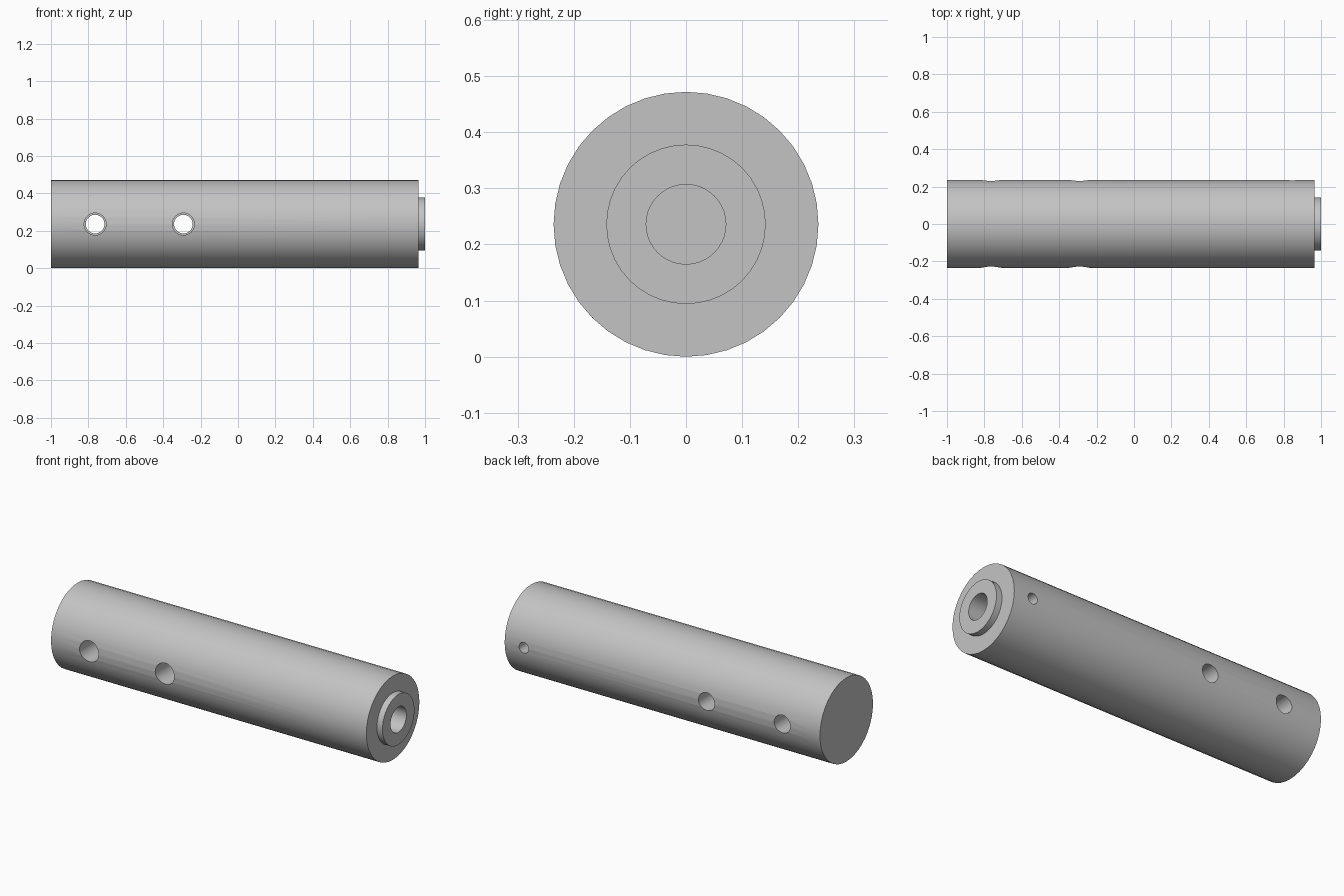
import bpy
import bmesh
import math
from mathutils import Matrix, Vector

if "Cube" in bpy.data.objects:
    bpy.data.objects.remove(bpy.data.objects["Cube"], do_unlink=True)

RADIUS = 0.236
AXIS_Z = 0.236

steel = bpy.data.materials.new("plain_grey_steel")
steel.use_nodes = True
grey = (0.55, 0.55, 0.55, 1)
steel.diffuse_color = grey
steel.node_tree.nodes["Principled BSDF"].inputs["Base Color"].default_value = grey


def lathe(name, profile, direction, origin, sides):
    """Closed solid turned from (distance along axis, radius) pairs."""
    bm = bmesh.new()
    verts = [bm.verts.new((r, 0, d)) for d, r in profile]
    edges = [bm.edges.new(pair) for pair in zip(verts, verts[1:])]
    bmesh.ops.spin(bm, geom=verts + edges, cent=(0, 0, 0), axis=(0, 0, 1),
                   angle=math.tau, steps=sides, use_merge=False)
    bmesh.ops.remove_doubles(bm, verts=bm.verts, dist=1e-5)
    turn = Vector((0, 0, 1)).rotation_difference(Vector(direction)).to_matrix().to_4x4()
    bmesh.ops.transform(bm, matrix=Matrix.Translation(origin) @ turn, verts=bm.verts)
    bmesh.ops.recalc_face_normals(bm, faces=bm.faces)
    mesh = bpy.data.meshes.new(name)
    bm.to_mesh(mesh)
    bm.free()
    mesh.materials.append(steel)
    obj = bpy.data.objects.new(name, mesh)
    bpy.context.collection.objects.link(obj)
    return obj


# Round bar with a raised end boss and a blind axial bore
bar = lathe("round_bar",
            [(-1, 0), (-1, RADIUS), (0.965, RADIUS), (0.965, 0.142),
             (1, 0.142), (1, 0.071), (0.7, 0.071), (0.7, 0)],
            (1, 0, 0), (0, 0, AXIS_Z), 40)

# Two stepped cross holes, wider at the front, and a small set-screw hole at the back
stepped = [(-0.3, 0), (-0.3, 0.059), (0, 0.059), (0, 0.05), (0.3, 0.05), (0.3, 0)]
screw = [(0, 0), (0, 0.03), (0.3, 0.03), (0.3, 0)]
cutters = [lathe("cross_hole_cutter", stepped, (0, 1, 0), (x, 0, AXIS_Z), 32)
           for x in (-0.764, -0.292)]
cutters.append(lathe("screw_hole_cutter", screw, (0, 1, 0), (0.846, 0, AXIS_Z), 24))

bpy.ops.object.select_all(action="DESELECT")
bpy.context.view_layer.objects.active = bar
bar.select_set(True)
for cutter in cutters:
    cut = bar.modifiers.new(cutter.name, "BOOLEAN")
    cut.operation = "DIFFERENCE"
    cut.solver = "EXACT"
    cut.object = cutter
    bpy.ops.object.modifier_apply(modifier=cut.name)
    bpy.data.objects.remove(cutter, do_unlink=True)

bpy.ops.object.shade_smooth_by_angle(angle=math.radians(30))
